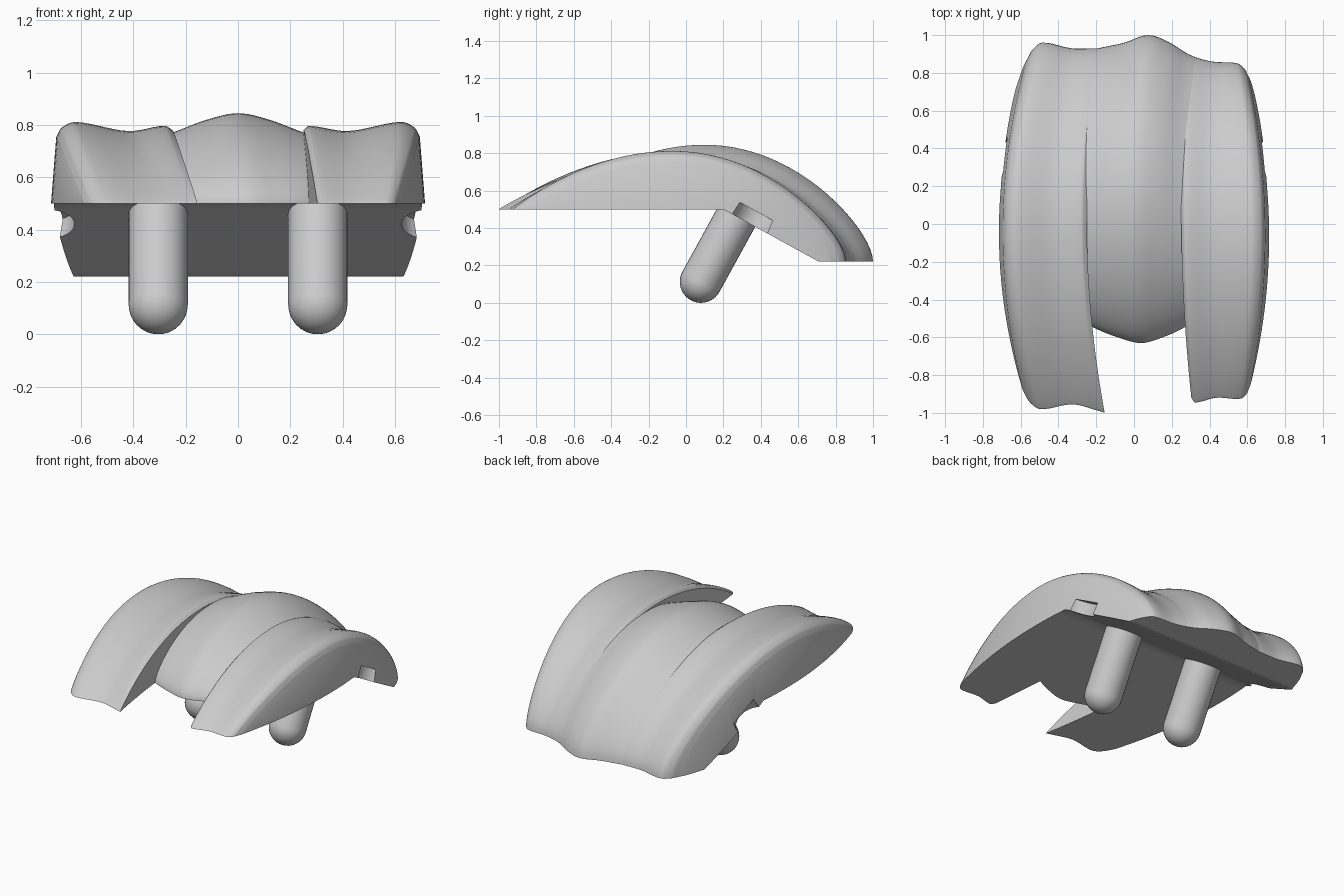
import bpy, bmesh
from math import sin, cos, pi, sqrt, atan2
from mathutils import Matrix, Vector

cube = bpy.data.objects.get("Cube")
if cube:
    bpy.data.objects.remove(cube, do_unlink=True)

# Underside: level front, slope down, level rear lip
BEND, LIP = 0.2, 0.71
FRONT_Z, BACK_Z = 0.5, 0.22
SLOPE = atan2(FRONT_Z - BACK_Z, LIP - BEND)


def under(y):
    t = min(max((y - BEND) / (LIP - BEND), 0), 1)
    return FRONT_Z + (BACK_Z - FRONT_Z) * t


def drop(s, roundness):
    s = min(max(s, 0), 1)
    return (1 - roundness) * s * s + roundness * (1 - sqrt(1 - s * s))


def plan_x(u, y):
    # Barrel-shaped plan with a slight sideways bend toward the ends
    a = u / 0.7
    return u - 0.14 * a * abs(a) * (y + 0.05) ** 2 + 0.08 * (1 - 0.85 * a * a) * (y - 0.05) ** 2


def dense(keys, steps=6):
    # Smooth interpolation through the key columns
    out = []
    for i in range(len(keys) - 1):
        p = [keys[max(i - 1, 0)], keys[i], keys[i + 1], keys[min(i + 2, len(keys) - 1)]]
        d = keys[i + 1][0] - keys[i][0]
        for k in range(steps):
            t = k / steps
            col = [p[1][0] + d * t]
            for c in range(1, len(keys[0])):
                m1 = (p[2][c] - p[0][c]) / (p[2][0] - p[0][0]) * d
                m2 = (p[3][c] - p[1][c]) / (p[3][0] - p[1][0]) * d
                h = t * t * (3 - 2 * t)
                col.append(p[1][c] * (1 - h) + p[2][c] * h
                           + m1 * t * (1 - t) ** 2 - m2 * t * t * (1 - t))
            out.append(col)
    return out + [list(keys[-1])]


def finish(name, bm):
    bmesh.ops.recalc_face_normals(bm, faces=bm.faces)
    me = bpy.data.meshes.new(name)
    bm.to_mesh(me)
    bm.free()
    ob = bpy.data.objects.new(name, me)
    bpy.context.collection.objects.link(ob)
    return ob


def smooth(ob):
    bpy.ops.object.select_all(action='DESELECT')
    ob.select_set(True)
    bpy.context.view_layer.objects.active = ob
    bpy.ops.object.shade_smooth_by_angle(angle=pi / 6)


def arch(name, keys, front_round, flare_side=0):
    # Each key column: across, peak height, peak y, front y, back y
    bm = bmesh.new()
    cols = dense(keys)
    tops, bottoms = [], []
    for u, peak, yp, yf, yb in cols:
        ys = [BEND + (yf - BEND) * sin(pi / 2 * (1 - k / 26)) for k in range(26)]
        ys += [BEND + (LIP - BEND) * k / 10 for k in range(10)]
        ys += [LIP + (yb - LIP) * sin(pi / 2 * k / 10) for k in range(11)]
        top, bottom = [], []
        for y in ys:
            if y < yp:
                z = peak - (peak - FRONT_Z) * drop((yp - y) / (yp - yf), front_round)
            else:
                z = peak - (peak - BACK_Z) * drop((y - yp) / (yb - yp), 0.5)
            x = plan_x(u, y)
            outer = flare_side * u >= max(abs(k[0]) for k in keys) - 0.001
            flare = 0.02 * flare_side if flare_side and outer else 0
            low = under(y)
            flare *= min((max(z, low) - low) / 0.25, 1)
            top.append(bm.verts.new((x, y, max(z, low))))
            bottom.append(bm.verts.new((x + flare, y, low)))
        tops.append(top)
        bottoms.append(bottom)

    def strip(a, b):
        for k in range(len(a) - 1):
            bm.faces.new((a[k], a[k + 1], b[k + 1], b[k]))

    for i in range(len(cols) - 1):
        strip(tops[i], tops[i + 1])
        strip(bottoms[i + 1], bottoms[i])
    strip(bottoms[0], tops[0])
    strip(tops[-1], bottoms[-1])
    bmesh.ops.remove_doubles(bm, verts=bm.verts, dist=0.0005)
    return finish(name, bm)


# Central dome and the two side lobes
center = arch("center_dome", [
    (-0.31, 0.75, 0.08, -0.50, 0.92),
    (-0.24, 0.775, 0.08, -0.55, 0.935),
    (-0.12, 0.82, 0.1, -0.6, 0.96),
    (0, 0.845, 0.1, -0.63, 1.0),
    (0.12, 0.82, 0.1, -0.6, 0.965),
    (0.24, 0.775, 0.06, -0.55, 0.905),
    (0.31, 0.75, 0.04, -0.50, 0.88)], 0.5)

right_lobe = arch("right_lobe", [
    (-0.695, 0.755, -0.04, -0.88, 0.86),
    (-0.675, 0.79, -0.04, -0.94, 0.92),
    (-0.62, 0.812, -0.04, -0.98, 0.96),
    (-0.42, 0.777, -0.03, -0.955, 0.93),
    (-0.28, 0.797, -0.02, -0.99, 0.93),
    (-0.25, 0.78, -0.02, -1.0, 0.93)], 0.05, -1)

left_lobe = arch("left_lobe", [
    (0.25, 0.78, -0.04, -0.92, 0.9),
    (0.27, 0.797, -0.04, -0.945, 0.89),
    (0.42, 0.777, -0.06, -0.92, 0.86),
    (0.62, 0.812, -0.07, -0.925, 0.85),
    (0.675, 0.79, -0.07, -0.9, 0.82),
    (0.695, 0.755, -0.07, -0.85, 0.78)], 0.05, 1)

# Rounded notch in each outer wall, square to the sloped underside
tilt = Matrix.Rotation(-SLOPE, 4, 'X')
for ob, side in ((right_lobe, -1), (left_lobe, 1)):
    bm = bmesh.new()
    place = Matrix.Translation((side * 0.745, 0.345, under(0.345))) @ tilt
    bmesh.ops.create_cone(bm, cap_ends=True, segments=48, radius1=0.12, radius2=0.12,
                          depth=0.15, matrix=place)
    cutter = finish("notch_cutter", bm)
    mod = ob.modifiers.new("notch", 'BOOLEAN')
    mod.operation = 'DIFFERENCE'
    mod.solver = 'EXACT'
    mod.object = cutter
    bpy.context.view_layer.objects.active = ob
    bpy.ops.object.modifier_apply(modifier=mod.name)
    bpy.data.objects.remove(cutter, do_unlink=True)

# Round-ended pegs
R = 0.113
for name, x in (("right_peg", -0.305), ("left_peg", 0.305)):
    bm = bmesh.new()
    profile = [(R * sin(pi / 2 * k / 10), -R * cos(pi / 2 * k / 10)) for k in range(11)]
    profile += [(R, 0.45), (0, 0.45)]
    verts = [bm.verts.new((r, 0, z)) for r, z in profile]
    edges = [bm.edges.new(pair) for pair in zip(verts, verts[1:])]
    bmesh.ops.spin(bm, geom=verts + edges, cent=(0, 0, 0), axis=(0, 0, 1),
                   angle=2 * pi, steps=32)
    bmesh.ops.remove_doubles(bm, verts=bm.verts, dist=0.0005)
    bm.transform(Matrix.Translation(Vector((x, 0.08, R))) @ tilt)
    smooth(finish(name, bm))

for ob in (center, right_lobe, left_lobe):
    smooth(ob)
